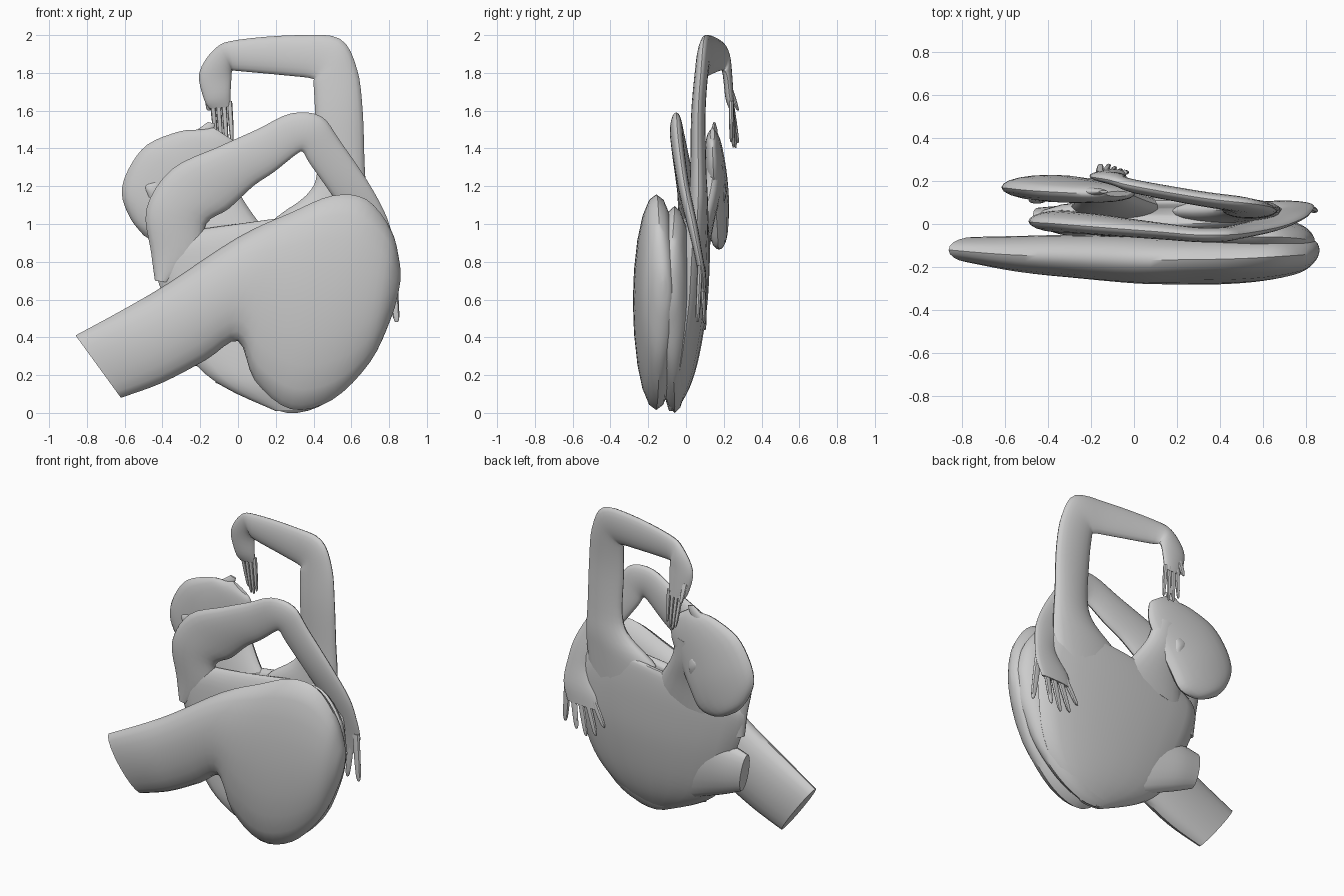
import bpy, bmesh, math
from mathutils import Vector


def smooth_rows(rows, sub):
    """Catmull-Rom interpolation of cross-section rows."""
    out = []
    n = len(rows)
    for i in range(n - 1):
        p = [rows[min(max(k, 0), n - 1)] for k in (i - 1, i, i + 1, i + 2)]
        for j in range(sub):
            t = j / sub
            out.append([0.5 * (2 * b + (c - a) * t + (2 * a - 5 * b + 4 * c - d) * t * t
                               + (3 * b - a - 3 * c + d) * t ** 3) for a, b, c, d in zip(*p)])
    return out + [list(rows[-1])]


def loft(name, rows, sub=4, seg=20, tilt=0.0):
    """Skin ellipses; each row = edge A (x, z), edge B (x, z), y centre, y half depth.
    tilt moves edge B back and edge A forward."""
    bm = bmesh.new()
    rings = []
    for ax, az, bx, bz, yc, d in smooth_rows(rows, sub):
        a, b = Vector((ax, yc - tilt * (az - bz), az)), Vector((bx, yc + tilt * (az - bz), bz))
        mid, half = (a + b) / 2, (a - b) / 2
        ring = []
        for k in range(seg):
            t = 2 * math.pi * k / seg
            ring.append(bm.verts.new(mid + half * math.cos(t) + Vector((0, max(d, 0.004) * math.sin(t), 0))))
        rings.append(ring)
    for r, s in zip(rings, rings[1:]):
        for k in range(seg):
            bm.faces.new((r[k], r[(k + 1) % seg], s[(k + 1) % seg], s[k]))
    bm.faces.new(rings[0])
    bm.faces.new(rings[-1])
    bmesh.ops.recalc_face_normals(bm, faces=bm.faces)
    me = bpy.data.meshes.new(name)
    bm.to_mesh(me)
    bm.free()
    ob = bpy.data.objects.new(name, me)
    bpy.context.collection.objects.link(ob)
    bpy.ops.object.select_all(action='DESELECT')
    ob.select_set(True)
    bpy.context.view_layer.objects.active = ob
    bpy.ops.object.shade_smooth_by_angle(angle=math.radians(40))
    return ob


def finger(name, base, tip, w=0.02, d=0.012):
    """Tapered finger from base to tip, hanging down."""
    rows = []
    for t, f in ((0, 1), (0.5, 0.95), (0.9, 0.7), (1, 0.25)):
        x, y, z = Vector(base).lerp(Vector(tip), t)
        rows.append((x - w * f, z, x + w * f, z, y, d * f))
    loft(name, rows, 2, 8)


# Near thigh and hip, cut off at the left
loft("front_thigh_and_hip", [
    (-.86, .41, -.62, .08, -.12, .06), (-.62, .54, -.40, .16, -.14, .085),
    (-.38, .68, -.17, .28, -.15, .10), (0, .93, .0, .38, -.165, .11),
    (.28, 1.06, .09, .17, -.165, .115), (.5, 1.15, .28, .02, -.16, .12),
    (.68, 1.13, .5, .07, -.15, .115), (.81, .97, .7, .27, -.14, .09),
    (.855, .8, .81, .5, -.125, .05), (.86, .7, .85, .64, -.12, .008)], tilt=-.0)

# Pelvis joining hip and torso
loft("pelvis", [
    (-.12, .16, .1, .85, -.04, .03), (.02, .1, .3, .98, -.05, .06),
    (.26, .0, .5, 1.08, -.06, .09), (.48, .06, .66, 1.08, -.06, .10),
    (.68, .25, .79, .94, -.07, .08), (.79, .48, .835, .78, -.085, .05),
    (.83, .6, .84, .7, -.1, .01)])

# Far thigh stump behind it
loft("rear_thigh", [
    (.1, .6, .0, .16, -.01, .05), (-.15, .62, -.15, .22, .0, .07),
    (-.32, .62, -.3, .28, .015, .07), (-.47, .59, -.43, .34, .03, .045)])

# Torso with the rounded back
loft("torso", [
    (.2, .01, .36, .01, -.07, .02), (-.08, .14, .55, .13, -.05, .07),
    (-.25, .29, .69, .31, -.02, .09), (-.35, .52, .76, .57, .015, .095),
    (-.43, .72, .76, .82, .03, .095), (-.44, .88, .7, .98, .04, .085),
    (-.3, .96, .63, 1.08, .05, .06), (-.12, .96, .55, 1.07, .05, .02)])

# Neck and tilted head
loft("neck", [
    (-.32, .8, .24, .88, .06, .06), (-.28, 1.0, .11, 1.01, .09, .058),
    (-.26, 1.15, .0, 1.18, .13, .055), (-.26, 1.28, -.03, 1.32, .15, .045)])
loft("head", [
    (-.13, 1.51, -.02, 1.44, .14, .012), (-.2, 1.5, .0, 1.40, .14, .03),
    (-.31, 1.49, -.0, 1.28, .145, .045), (-.48, 1.42, -.08, 1.12, .155, .057),
    (-.58, 1.29, -.15, .99, .165, .062), (-.615, 1.16, -.22, .885, .17, .056),
    (-.57, 1.03, -.33, .865, .175, .04), (-.5, .94, -.42, .89, .178, .01)])
loft("nose", [(-.26, 1.47, -.15, 1.46, .15, .02), (-.2, 1.51, -.13, 1.5, .15, .015),
              (-.16, 1.54, -.12, 1.53, .15, .006)])
for side, dx, y in (("front", 0, .108), ("rear", .25, .2)):
    loft(side + "_ear", [(-.44 + dx, 1.22, -.41 + dx, 1.19, y, .006), (-.49 + dx, 1.2, -.41 + dx, 1.14, y, .014),
                         (-.47 + dx, 1.14, -.42 + dx, 1.11, y, .006)], 3, 10)

# Raised arm bent over the head, widening into the shoulder
loft("raised_arm", [
    (.1, .75, .66, .8, .05, .06), (.16, .99, .68, 1.03, .06, .058),
    (.36, 1.15, .68, 1.15, .065, .05),
    (.42, 1.28, .67, 1.32, .065, .042), (.41, 1.55, .66, 1.6, .065, .038),
    (.40, 1.74, .63, 1.82, .08, .036), (.39, 1.77, .54, 1.98, .095, .036),
    (.27, 1.785, .32, 2.0, .12, .035), (.0, 1.81, .0, 1.975, .175, .032),
    (-.03, 1.81, -.12, 1.93, .205, .03), (-.035, 1.77, -.205, 1.8, .22, .025),
    (-.04, 1.68, -.18, 1.66, .23, .022), (-.04, 1.62, -.15, 1.61, .24, .014)])
for i in range(4):
    finger(f"raised_finger_{i}", (-.135 + .03 * i, .24, 1.65),
           (-.115 + .028 * i, .275 - .012 * i, 1.43 - .03 * math.sin(i * 1.1)), .014)
finger("raised_thumb", (-.16, .235, 1.72), (-.155, .275, 1.6), .018)

# Near arm: shoulder at the left, elbow up, forearm down to the right
loft("front_arm", [
    (-.44, .7, -.36, .69, .02, .03), (-.46, .85, -.2, .82, .02, .045),
    (-.485, 1.08, -.17, 1.0, .01, .05), (-.35, 1.29, -.05, 1.08, .0, .047),
    (-.1, 1.41, .08, 1.2, -.02, .042), (.1, 1.5, .19, 1.275, -.035, .038),
    (.28, 1.585, .31, 1.37, -.05, .034), (.44, 1.57, .345, 1.38, -.05, .034),
    (.54, 1.44, .38, 1.32, -.04, .032), (.69, 1.22, .5, 1.15, -.01, .03),
    (.79, 1.03, .6, .99, .03, .028), (.825, .88, .66, .86, .06, .022),
    (.835, .75, .59, .72, .085, .02), (.8, .64, .58, .63, .095, .014)])
for i, (tx, tz) in enumerate(((.73, .47), (.66, .44), (.59, .46), (.53, .53))):
    finger(f"front_finger_{i}", (.76 - .05 * i, .09, .68), (tx, .1, tz), .022)
finger("front_thumb", (.81, .075, .78), (.84, .06, .48), .025, .015)
